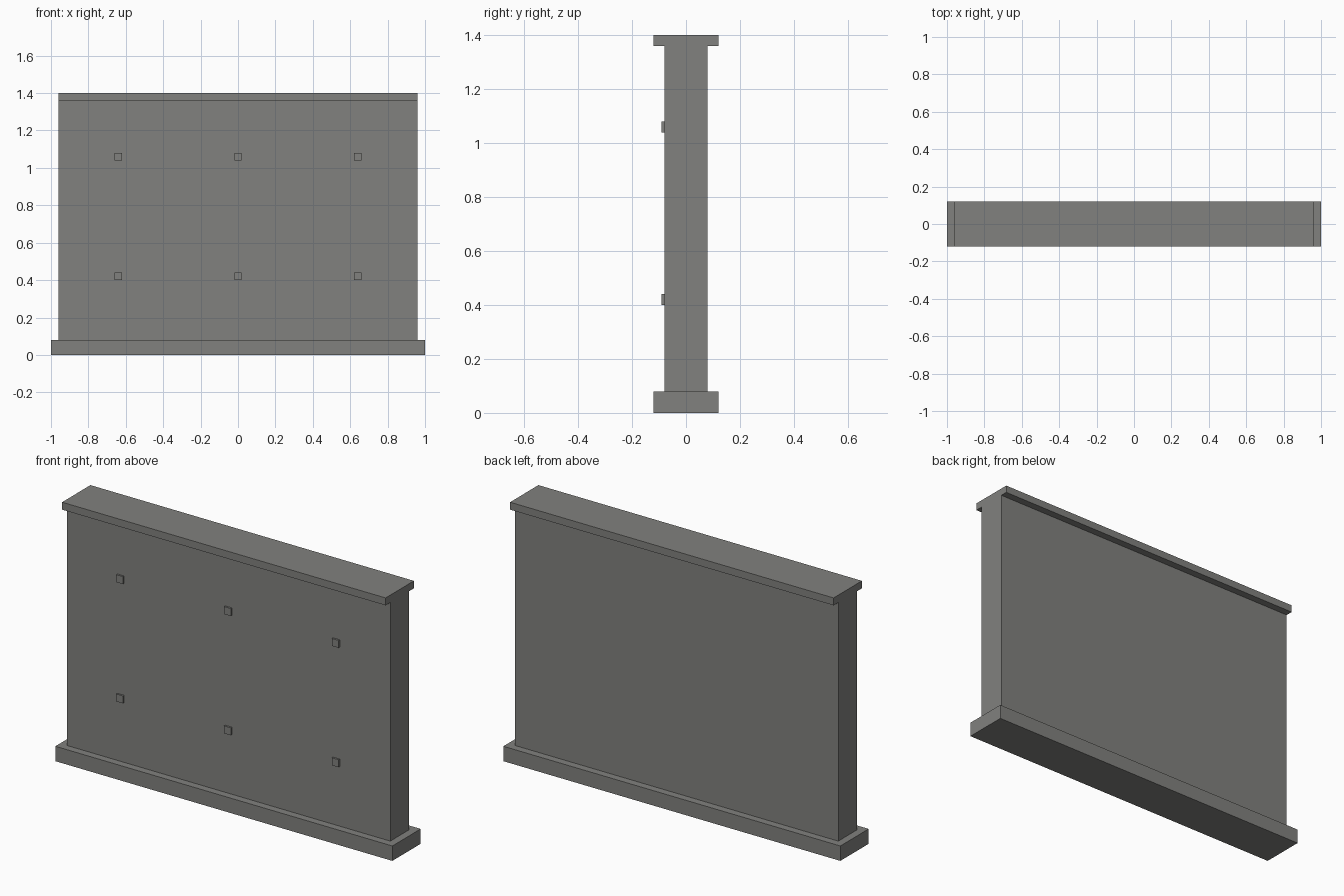
import bpy
import bmesh
from mathutils import Matrix

# Remove the default object
cube = bpy.data.objects.get("Cube")
if cube:
    bpy.data.objects.remove(cube, do_unlink=True)

# Single stone colour
stone = bpy.data.materials.new("warm grey stone")
stone.use_nodes = True
colour = (0.22, 0.22, 0.21, 1.0)
stone.diffuse_color = colour
bsdf = next(n for n in stone.node_tree.nodes if n.type == 'BSDF_PRINCIPLED')
bsdf.inputs["Base Color"].default_value = colour
bsdf.inputs["Roughness"].default_value = 0.9


def block(name, size, centre):
    """Flat-shaded box of a given size around a centre."""
    bm = bmesh.new()
    bmesh.ops.create_cube(bm, size=1.0, matrix=Matrix.Diagonal((*size, 1.0)))
    mesh = bpy.data.meshes.new(name)
    bm.to_mesh(mesh)
    bm.free()
    mesh.materials.append(stone)
    obj = bpy.data.objects.new(name, mesh)
    obj.location = centre
    bpy.context.collection.objects.link(obj)
    return obj


# Base plinth, wall slab and coping
block("base_plinth", (2.0, 0.24, 0.08), (0, 0, 0.04))
block("wall_slab", (1.92, 0.16, 1.28), (0, 0, 0.72))
block("top_coping", (1.92, 0.24, 0.04), (0, 0, 1.38))

# Small square studs in two rows on the front
for row, z in (("lower", 0.42), ("upper", 1.06)):
    for column, x in (("right", -0.64), ("middle", 0), ("left", 0.64)):
        block(f"{row}_{column}_stud", (0.04, 0.01, 0.04), (x, -0.085, z))
